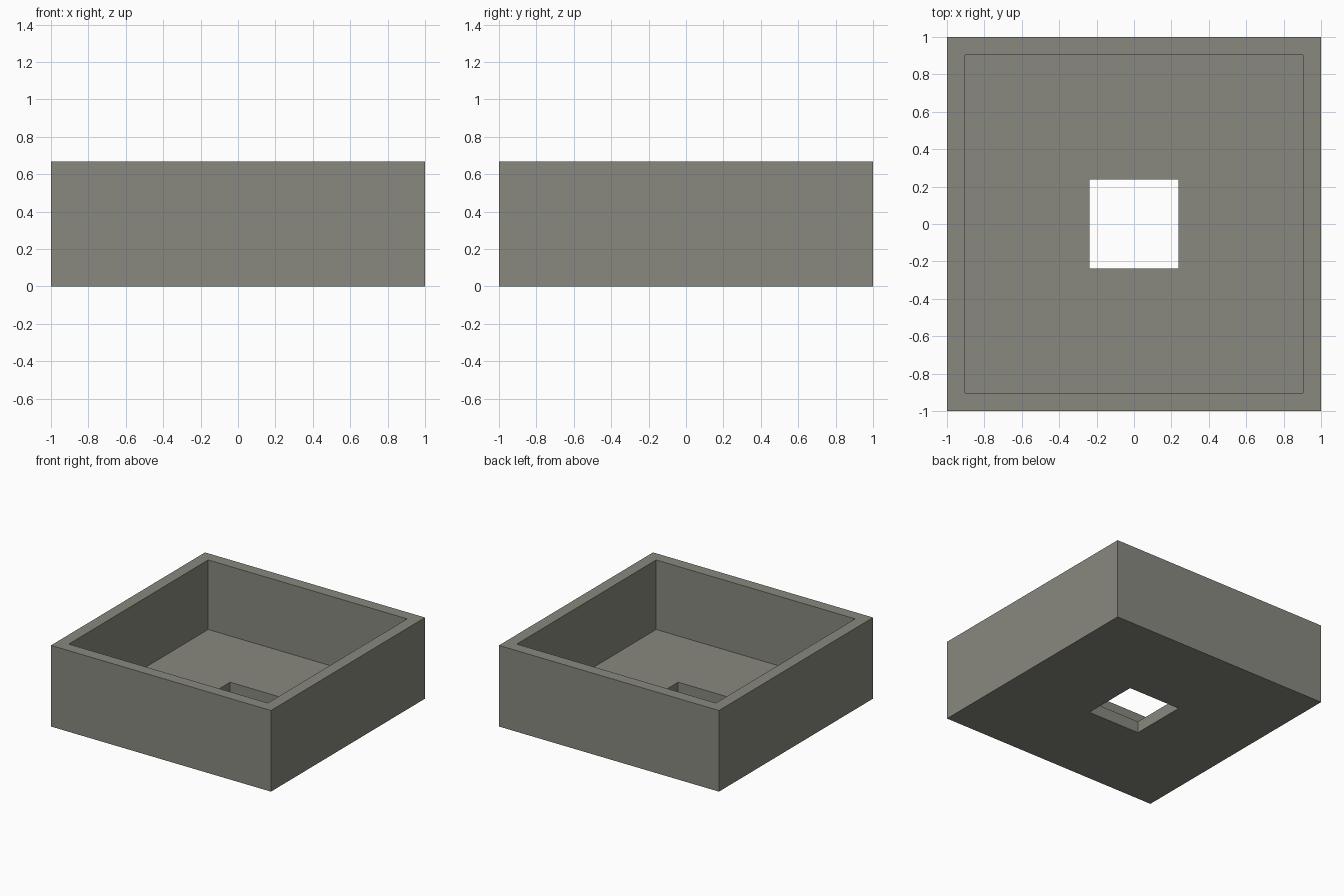
import bpy
import bmesh

cube = bpy.data.objects.get("Cube")
if cube:
    bpy.data.objects.remove(cube, do_unlink=True)

# Proportions: a 21 x 21 x 7 tray with walls and floor 1 thick and a 5 x 5 hole
UNIT = 2 / 21
OUTER = 10.5 * UNIT
HEIGHT = 7 * UNIT
WALL = UNIT
HOLE = 2.5 * UNIT
INNER = OUTER - WALL

# Warm grey material
color = (0.25, 0.25, 0.215, 1)
grey = bpy.data.materials.new("warm_grey")
grey.use_nodes = True
grey.diffuse_color = color
bsdf = next(n for n in grey.node_tree.nodes if n.type == "BSDF_PRINCIPLED")
bsdf.inputs["Base Color"].default_value = color


def square_ring(bm, half, z):
    """Four corner vertices of a centred square."""
    corners = [(-1, -1), (1, -1), (1, 1), (-1, 1)]
    return [bm.verts.new((x * half, y * half, z)) for x, y in corners]


# Closed wall section, as (half width, height), carried round the four sides
section = [(HOLE, 0), (OUTER, 0), (OUTER, HEIGHT),
           (INNER, HEIGHT), (INNER, WALL), (HOLE, WALL)]

bm = bmesh.new()
rings = [square_ring(bm, half, z) for half, z in section]
for i, ring in enumerate(rings):
    following = rings[(i + 1) % len(rings)]
    for j in range(4):
        k = (j + 1) % 4
        bm.faces.new((ring[j], ring[k], following[k], following[j]))
bmesh.ops.recalc_face_normals(bm, faces=bm.faces)

# Open square tray with a square hole through its floor
mesh = bpy.data.meshes.new("square_tray")
bm.to_mesh(mesh)
bm.free()
mesh.materials.append(grey)
tray = bpy.data.objects.new("square_tray", mesh)
bpy.context.collection.objects.link(tray)
